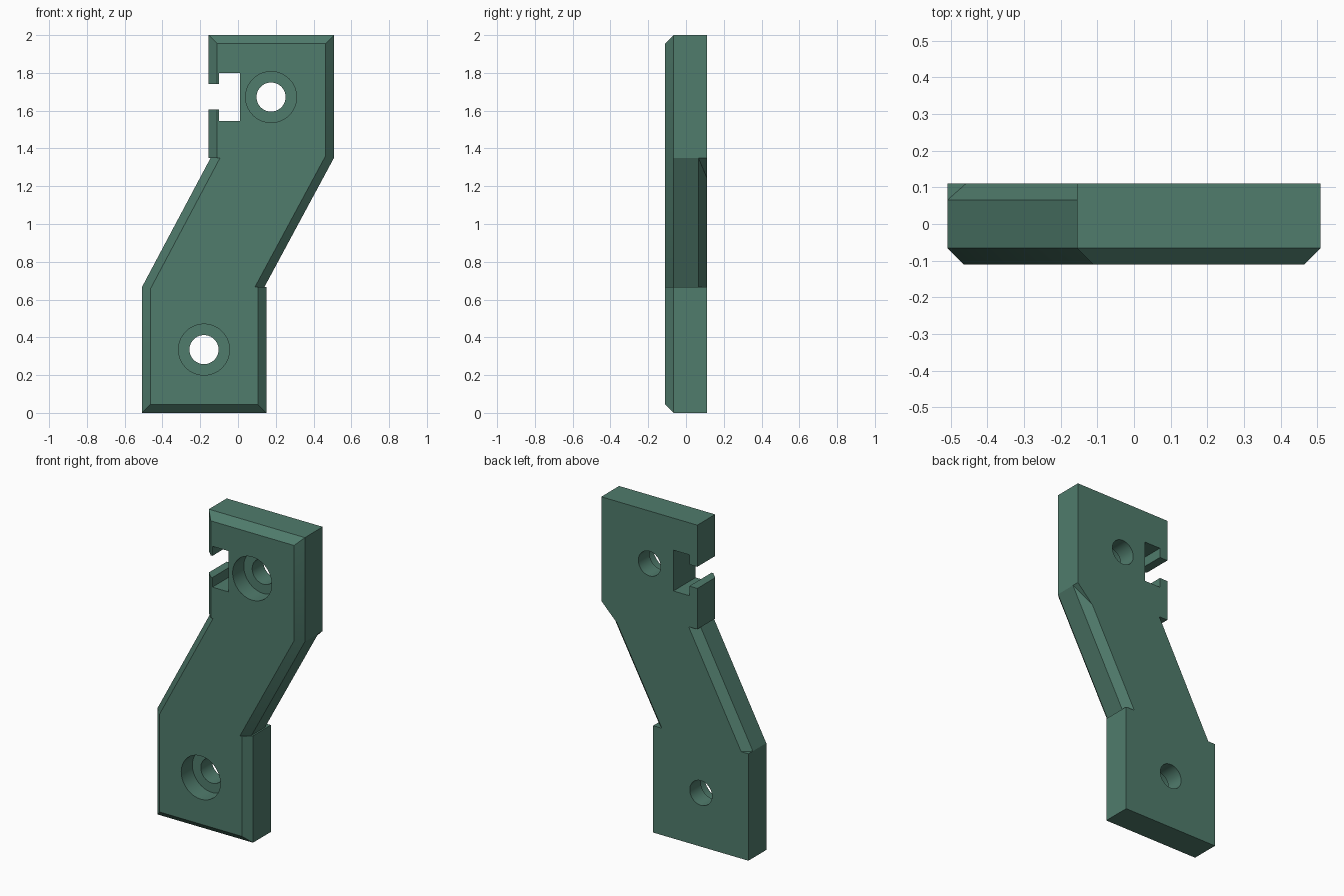
import bpy, bmesh, math
from mathutils import Vector

if "Cube" in bpy.data.objects:
    bpy.data.objects.remove(bpy.data.objects["Cube"])

D = 0.11            # half depth
C = 0.044           # chamfer size
Z1, Z2 = 0.667, 1.35

green = bpy.data.materials.new("dark green")
green.diffuse_color = (0.08, 0.2, 0.15, 1)
green.use_nodes = True
green.node_tree.nodes["Principled BSDF"].inputs["Base Color"].default_value = green.diffuse_color


def to_object(name, bm):
    bmesh.ops.recalc_face_normals(bm, faces=bm.faces[:])
    me = bpy.data.meshes.new(name)
    bm.to_mesh(me)
    bm.free()
    me.materials.append(green)
    ob = bpy.data.objects.new(name, me)
    bpy.context.collection.objects.link(ob)
    return ob


def prism(name, outline, y0, y1, chamfers=()):
    """Extrude an x-z outline along y, then slice off chamfers (p, q, side)."""
    bm = bmesh.new()
    face = bm.faces.new([bm.verts.new((x, y0, z)) for x, z in outline])
    ext = bmesh.ops.extrude_face_region(bm, geom=[face])
    bmesh.ops.translate(bm, vec=(0, y1 - y0, 0),
                        verts=[v for v in ext["geom"] if isinstance(v, bmesh.types.BMVert)])
    bmesh.ops.recalc_face_normals(bm, faces=bm.faces[:])
    for p, q, side in chamfers:          # outline runs counter-clockwise
        dx, dz = q[0] - p[0], q[1] - p[1]
        n = Vector((dz, 0, -dx)).normalized() + Vector((0, side, 0))
        cut = bmesh.ops.bisect_plane(bm, geom=bm.verts[:] + bm.edges[:] + bm.faces[:],
                                     plane_co=(p[0], side * (D - C), p[1]), plane_no=n,
                                     clear_outer=True, dist=1e-5)
        edges = [e for e in cut["geom_cut"] if isinstance(e, bmesh.types.BMEdge)]
        bmesh.ops.contextual_create(bm, geom=edges)
    return to_object(name, bm)


def boolean(target, other, operation):
    mod = target.modifiers.new(operation, 'BOOLEAN')
    mod.object, mod.operation, mod.solver = other, operation, 'EXACT'
    bpy.context.view_layer.objects.active = target
    bpy.ops.object.modifier_apply(modifier=mod.name)
    bpy.data.objects.remove(other)


# Corner points, lower block, slanted arm and upper block
a, b, c, d = (-0.508, 0), (0.15, 0), (0.15, Z1), (-0.508, Z1)
e, f, g, h = (-0.155, Z2), (0.508, Z2), (0.508, 2), (-0.155, 2)
m, n = (0.14, Z1), (-0.145, Z2)

bracket = prism("bracket", [a, b, c, d], -D, D,
                [(a, b, -1), (b, c, -1), (d, a, -1), (n, d, -1)])
upper = prism("upper_block", [e, f, g, h], -D, D,
              [(f, g, -1), (g, h, -1), (h, e, -1), (m, f, -1)])
arm = prism("arm", [d, m, f, n], -D, D,
            [(m, f, -1), (n, d, -1), (m, f, 1), (n, d, 1)])

# Small ramp under the upper block's rear corner
bm = bmesh.new()
for co in [(0.508, D, Z2), (0.508, D - C, Z2), (0.403, D, 1.245),
           (0.40, 0.05, Z2), (0.40, D, Z2)]:
    bm.verts.new(co)
bmesh.ops.convex_hull(bm, input=bm.verts[:])
ramp = to_object("ramp", bm)

for part in (arm, upper, ramp):
    boolean(bracket, part, 'UNION')

# T-shaped slot in the left edge of the upper block
slot = prism("slot", [(-0.3, 1.605), (-0.10, 1.605), (-0.10, 1.545), (0.01, 1.545),
                      (0.01, 1.80), (-0.10, 1.80), (-0.10, 1.74), (-0.3, 1.74)], -0.3, 0.3)
boolean(bracket, slot, 'DIFFERENCE')

# Counterbored screw holes
def circle(x, z, r, sides=64):
    return [(x + r * math.cos(2 * math.pi * i / sides),
             z + r * math.sin(2 * math.pi * i / sides)) for i in range(sides)]

for x, z in ((-0.18, 0.335), (0.175, 1.672)):
    boolean(bracket, prism("hole", circle(x, z, 0.077), -0.3, 0.3), 'DIFFERENCE')
    boolean(bracket, prism("counterbore", circle(x, z, 0.135), -0.3, 0.0), 'DIFFERENCE')

# Merge coplanar faces and smooth the hole walls
bm = bmesh.new()
bm.from_mesh(bracket.data)
bmesh.ops.remove_doubles(bm, verts=bm.verts[:], dist=1e-4)
bmesh.ops.dissolve_limit(bm, angle_limit=0.01, verts=bm.verts[:], edges=bm.edges[:])
bm.to_mesh(bracket.data)
bm.free()
bpy.ops.object.select_all(action='DESELECT')
bracket.select_set(True)
bpy.context.view_layer.objects.active = bracket
bpy.ops.object.shade_smooth_by_angle(angle=math.radians(20))
